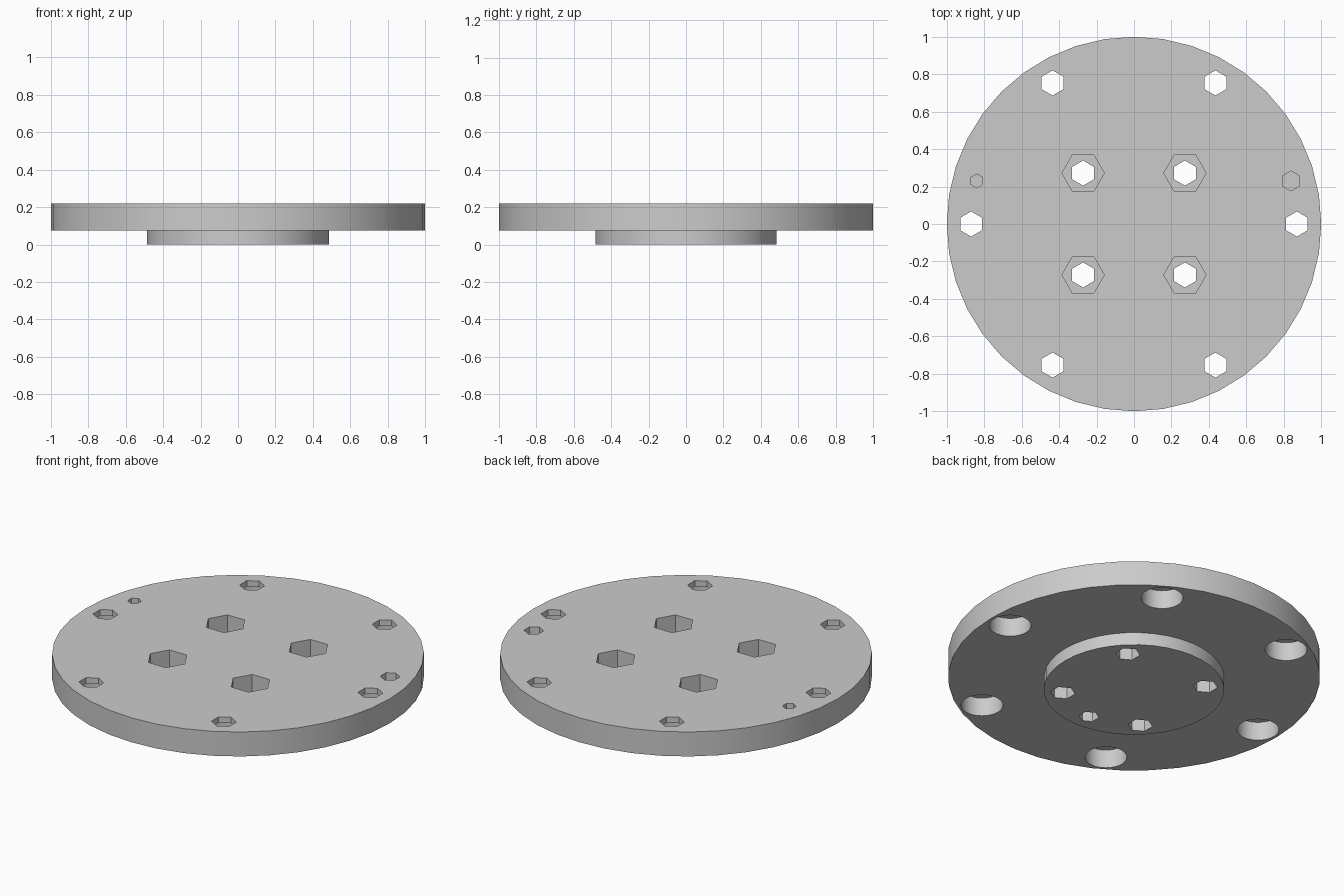
import bpy, bmesh
from math import pi, sin, cos, radians
from mathutils import Matrix

cube = bpy.data.objects.get("Cube")
if cube:
    bpy.data.objects.remove(cube)

TOP, STEP = 0.22, 0.075

grey = bpy.data.materials.new("machined grey")
grey.use_nodes = True
colour = (0.6, 0.6, 0.6, 1)
grey.diffuse_color = colour
grey.node_tree.nodes["Principled BSDF"].inputs["Base Color"].default_value = colour


def make_object(name, bm):
    bmesh.ops.recalc_face_normals(bm, faces=bm.faces)
    mesh = bpy.data.meshes.new(name)
    bm.to_mesh(mesh)
    bm.free()
    mesh.materials.append(grey)
    obj = bpy.data.objects.new(name, mesh)
    bpy.context.scene.collection.objects.link(obj)
    return obj


def prism(bm, x, y, z0, z1, radius, sides=6, turn=0):
    """Upright prism; turn is the angle of its first corner in degrees."""
    a = radians(turn)
    ring = [bm.verts.new((x + radius * cos(a + 2 * pi * i / sides),
                          y + radius * sin(a + 2 * pi * i / sides), z0))
            for i in range(sides)]
    base = bm.faces.new(ring)
    side = bmesh.ops.extrude_face_region(bm, geom=[base])["geom"]
    bmesh.ops.translate(bm, vec=(0, 0, z1 - z0),
                        verts=[v for v in side if isinstance(v, bmesh.types.BMVert)])


# Round plate with its centring boss, revolved from a stepped profile
bm = bmesh.new()
profile = [(0, 0), (0.485, 0), (0.485, STEP), (1, STEP), (1, TOP), (0, TOP)]
points = [bm.verts.new((r, 0, z)) for r, z in profile]
edges = [bm.edges.new(pair) for pair in zip(points, points[1:])]
bmesh.ops.spin(bm, geom=points + edges, cent=(0, 0, 0), axis=(0, 0, 1),
               angle=2 * pi, steps=40, use_duplicate=False)
bmesh.ops.remove_doubles(bm, verts=bm.verts, dist=0.0001)
bmesh.ops.dissolve_limit(bm, angle_limit=radians(1), verts=bm.verts, edges=bm.edges)
plate = make_object("flange_plate", bm)

rim = [(0.87 * cos(i * pi / 3), 0.87 * sin(i * pi / 3)) for i in range(6)]
inner = [(sx * 0.272, sy * 0.272) for sx in (-1, 1) for sy in (-1, 1)]

# Through holes
through = bmesh.new()
for x, y in rim + inner:
    prism(through, x, y, -0.1, TOP + 0.1, 0.067, turn=30)

# Counterbores below, nut pockets above, and blind pin holes
pockets = bmesh.new()
for x, y in rim:
    prism(pockets, x, y, STEP - 0.05, 0.185, 0.113, sides=28)
for x, y in inner:
    prism(pockets, x, y, 0.11, TOP + 0.05, 0.113)
prism(pockets, 0.838, 0.23, 0.13, TOP + 0.05, 0.053, turn=30)
prism(pockets, -0.84, 0.23, 0.13, TOP + 0.05, 0.037, turn=30)
prism(pockets, 0, -0.378, -0.05, 0.11, 0.055, turn=30)

cutters = [make_object("through_hole_cutter", through),
           make_object("pocket_cutter", pockets)]
for cutter in cutters:
    cutter.hide_render = True
    mod = plate.modifiers.new(cutter.name, "BOOLEAN")
    mod.operation = "DIFFERENCE"
    mod.solver = "EXACT"
    mod.object = cutter

# Bake the cuts and drop the cutters
bpy.context.view_layer.update()
evaluated = plate.evaluated_get(bpy.context.evaluated_depsgraph_get())
result = bpy.data.meshes.new_from_object(evaluated)
plate.modifiers.clear()
plate.data = result
for cutter in cutters:
    bpy.data.objects.remove(cutter)

# Smooth round walls, crisp corners
for obj in bpy.context.selected_objects:
    obj.select_set(False)
plate.select_set(True)
bpy.context.view_layer.objects.active = plate
bpy.ops.object.shade_smooth_by_angle(angle=radians(30))
